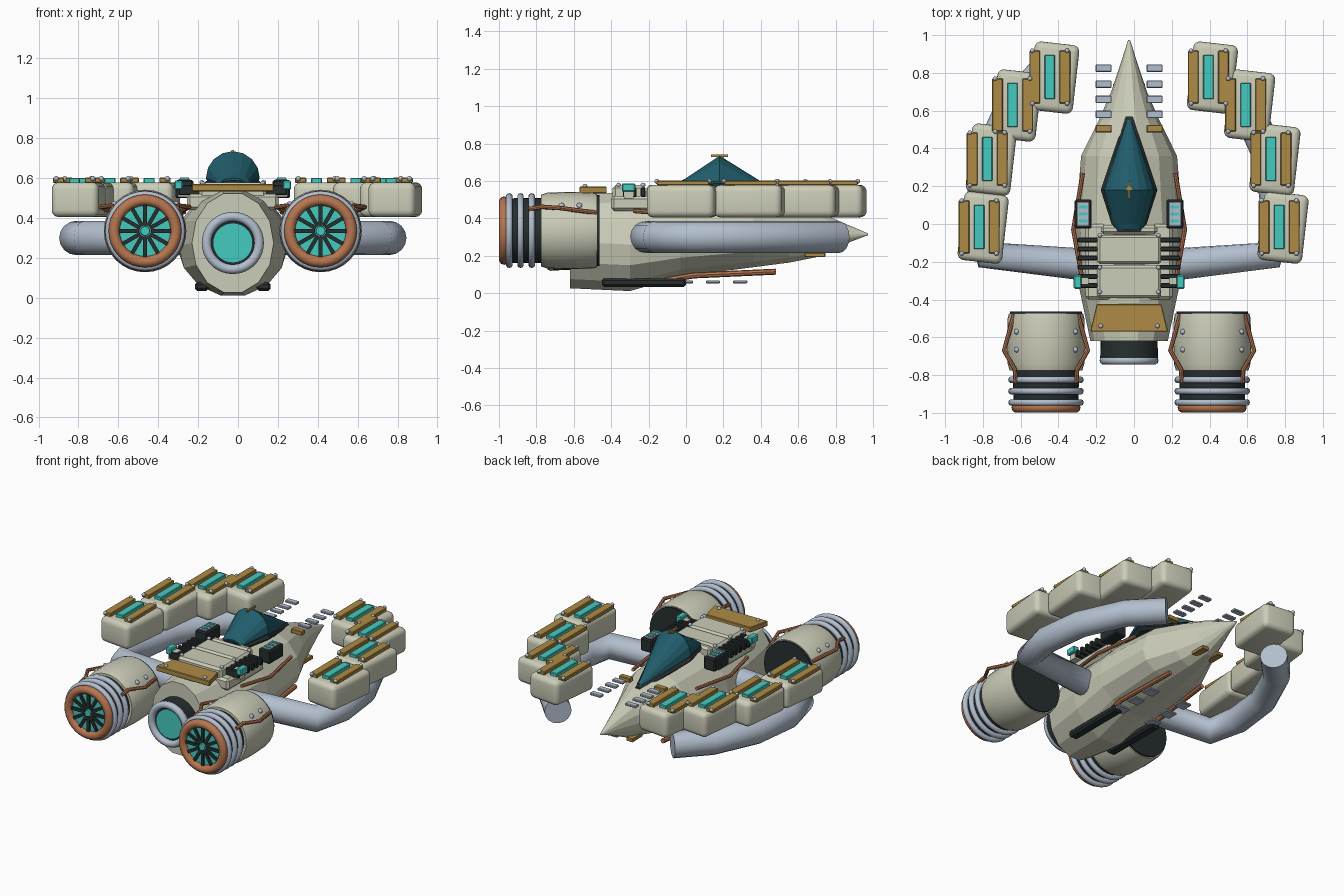
import bpy, bmesh, math
from mathutils import Matrix, Vector

cube = bpy.data.objects.get("Cube")
if cube:
    bpy.data.objects.remove(cube)

CX = -0.026          # centre line of the craft
SIDES = (-1, 1)


def material(name, *rgb):
    m = bpy.data.materials.new(name)
    m.use_nodes = True
    m.diffuse_color = (*rgb, 1)
    m.node_tree.nodes["Principled BSDF"].inputs["Base Color"].default_value = (*rgb, 1)
    return m


CREAM = material("cream hull", .60, .61, .48)
STEEL = material("blue grey steel", .45, .52, .62)
COPPER = material("copper", .47, .18, .08)
GOLD = material("gold panel", .42, .26, .06)
TEAL = material("bright teal", .06, .60, .53)
GLASS = material("dark teal glass", .015, .11, .15)
DARK = material("charcoal", .02, .028, .028)


def finish(bm, name, mat, smooth=0):
    bmesh.ops.recalc_face_normals(bm, faces=bm.faces)
    me = bpy.data.meshes.new(name)
    bm.to_mesh(me)
    bm.free()
    me.materials.append(mat)
    if smooth:
        me.shade_smooth()
        me.set_sharp_from_angle(angle=math.radians(smooth))
    ob = bpy.data.objects.new(name, me)
    bpy.context.collection.objects.link(ob)
    return ob


def box(name, loc, size, mat, bevel=0, turn=0, segments=1):
    """Box centred at loc (x measured from the centre line)."""
    bm = bmesh.new()
    bmesh.ops.create_cube(bm, size=1)
    bmesh.ops.scale(bm, vec=size, verts=bm.verts)
    if bevel:
        bmesh.ops.bevel(bm, geom=bm.edges[:], offset=bevel, segments=segments,
                        profile=.5, affect='EDGES')
    bm.transform(Matrix.Translation((loc[0] + CX, loc[1], loc[2])) @ Matrix.Rotation(turn, 4, 'Z'))
    return finish(bm, name, mat, 50 if segments > 1 else 0)


def loft(name, stations, mat, sides, x=0, smooth=0):
    """Skin elliptical rings given as (y, half width, bottom z, middle z, top z)."""
    bm = bmesh.new()
    rings = []
    for y, w, low, mid, top in stations:
        ring = []
        for i in range(sides):
            a = math.tau * i / sides
            s = math.sin(a)
            ring.append(bm.verts.new((x + CX + w * math.cos(a), y,
                                      mid + s * (top - mid if s > 0 else mid - low))))
        rings.append(ring)
    for r, q in zip(rings, rings[1:]):
        for i in range(sides):
            j = (i + 1) % sides
            bm.faces.new((r[i], r[j], q[j], q[i]))
    bm.faces.new(rings[0])
    bm.faces.new(rings[-1])
    return finish(bm, name, mat, smooth)


def lathe(name, profile, x, z, mat):
    """Round body about a fore-and-aft axis, profile as (y, radius)."""
    return loft(name, [(y, r, z - r, z, z + r) for y, r in profile], mat, 32, x, 35)


def ring(name, x, y, z, major, minor, mat):
    bpy.ops.mesh.primitive_torus_add(location=(x + CX, y, z), rotation=(math.pi / 2, 0, 0),
                                     major_radius=major, minor_radius=minor,
                                     major_segments=36, minor_segments=10)
    ob = bpy.context.object
    ob.name = name
    ob.data.materials.append(mat)
    ob.data.shade_smooth()


def pipe(name, points, radius, mat, resolution=2):
    cu = bpy.data.curves.new(name, 'CURVE')
    cu.dimensions = '3D'
    cu.bevel_depth = radius
    cu.bevel_resolution = resolution
    cu.use_fill_caps = True
    sp = cu.splines.new('POLY')
    sp.points.add(len(points) - 1)
    for p, (x, y, z) in zip(sp.points, points):
        p.co = (x + CX, y, z, 1)
    sp.use_smooth = resolution > 2
    ob = bpy.data.objects.new(name, cu)
    cu.materials.append(mat)
    bpy.context.collection.objects.link(ob)


def rivets(name, places, radius=.013):
    bm = bmesh.new()
    for x, y, z in places:
        bmesh.ops.create_uvsphere(bm, u_segments=8, v_segments=5, radius=radius,
                                  matrix=Matrix.Translation((x + CX, y, z)))
    finish(bm, name, STEEL, 60)


# Faceted hull with a pointed nose
loft("hull", [(.973, .006, .31, .315, .32), (.87, .038, .27, .315, .365),
              (.7, .095, .19, .31, .44), (.55, .16, .16, .30, .49),
              (.36, .254, .135, .29, .53), (-.03, .285, .085, .27, .55),
              (-.3, .272, .005, .26, .55), (-.62, .205, .02, .275, .53)], CREAM, 14)

# Canopy and its dark frame
loft("canopy_frame", [(-.04, .08, .52, .56, .59), (.18, .15, .53, .57, .605),
                      (.57, .02, .45, .47, .495)], DARK, 12)
loft("canopy", [(-.03, .065, .53, .57, .60), (0, .085, .53, .58, .615),
                (.18, .135, .54, .60, .735), (.55, .012, .46, .48, .505)], GLASS, 16)
box("canopy_ridge", (0, .18, .735), (.012, .09, .012), GOLD)
box("canopy_clasp", (0, .19, .728), (.03, .02, .012), GOLD)

# Raised deck
box("lower_deck", (0, -.2, .48), (.46, .40, .08), CREAM, .015)
for y, width, depth in ((-.03, .30, .05), (-.135, .34, .155), (-.305, .34, .175)):
    box("deck_plate", (0, y, .535), (width, depth, .085), CREAM, .015)
rivets("deck_rivets", [(s * .155, y, .578) for s in SIDES for y in (-.06, -.23, -.36)]
       + [(s * .15, -.54, .572) for s in SIDES])

# Gold rear hatch, wider toward the engines
hatch = box("rear_hatch", (0, -.497, .552), (.41, .146, .036), GOLD, .004)
for v in hatch.data.vertices:
    if v.co.y > -.49:
        v.co.x = CX + (v.co.x - CX) * .84

# Rear thruster
lathe("thruster_housing", [(-.58, .15), (-.71, .153), (-.71, .10)], 0, .275, DARK)
lathe("thruster_glow", [(-.70, .1), (-.722, .1)], 0, .275, TEAL)
ring("thruster_rim", 0, -.722, .275, .132, .024, STEEL)

PODS = ((.42, .778), (.617, .63), (.751, .344), (.794, -.016))
for s in SIDES:
    # Vents, consoles and lamps along the deck
    for i in range(6):
        box("deck_vent", (s * .215, -.085 - .048 * i, .54), (.115, .026, .05), DARK, .005)
    box("console", (s * .243, .053, .545), (.09, .155, .09), DARK, .008)
    box("console_screen", (s * .243, .053, .592), (.058, .12, .008), STEEL)
    for y in (.015, .053, .09):
        box("console_light", (s * .243, y, .598), (.045, .016, .008), TEAL)
    box("side_lamp", (s * .272, -.307, .565), (.042, .072, .045), TEAL, .006)
    box("lamp_bracket", (s * .245, -.307, .535), (.06, .05, .06), CREAM)

    # Nose fins and belly plates
    for y in (.825, .74, .66, .58):
        box("nose_fin", (s * .135, y, .5), (.085, .04, .016), STEEL, .004)
    box("nose_gold_plate", (s * .135, .505, .49), (.085, .04, .03), GOLD, .004)
    box("belly_gold_plate", (s * .06, .69, .205), (.05, .11, .025), GOLD, .004)
    for y in (.0, .145, .29):
        box("belly_plate", (s * .13, y, .06), (.085, .075, .016), STEEL, .004)
    box("skid", (s * .155, -.225, .057), (.07, .45, .045), DARK, .012)

    # Copper conduits on the hull
    pipe("flank_conduit", [(s * .245, .27, .43), (s * .295, -.03, .42), (s * .25, -.28, .44)],
         .012, COPPER)
    pipe("belly_conduit", [(s * .15, -.11, .07), (s * .165, .04, .095), (s * .13, .48, .115)],
         .016, COPPER)

    # Curved support arm under the pods
    pipe("support_arm", [(s * .2, -.218, .3), (s * .74, -.165, .3), (s * .785, .05, .3),
                         (s * .75, .34, .3), (s * .617, .63, .3), (s * .44, .815, .3)],
         .086, STEEL, 6)

    # Weapon pods with gold and teal plates
    for off, y in PODS:
        x = s * off
        box("pod", (x + .021, y - .003, .492), (.238, .365, .174), CREAM, .035,
            -math.radians(6.5), 4)
        for k in SIDES:
            box("pod_gold_plate", (x + k * .08, y, .589), (.057, .28, .026), GOLD, .004)
        box("pod_light", (x, y, .588), (.055, .235, .026), TEAL, .004)
        rivets("pod_rivets", [(x + i * .092, y + j * .14, .598) for i in SIDES for j in SIDES])

    # Main engines
    ex, ez = s * .44, .335
    lathe("engine_body", [(-.475, .17), (-.475, .197), (-.50, .203), (-.62, .207),
                          (-.74, .203), (-.775, .192), (-.775, .16)], ex, ez, CREAM)
    lathe("engine_mouth", [(-.50, .19), (-.463, .19)], ex, ez, DARK)
    lathe("engine_core", [(-.76, .175), (-.965, .172)], ex, ez, DARK)
    for y in (-.825, -.885, -.945):
        ring("engine_ring", ex, y, ez, .182, .018, STEEL)
    ring("nozzle_rim", ex, -.972, ez, .155, .028, COPPER)
    lathe("nozzle_glow", [(-.95, .135), (-.972, .135)], ex, ez, TEAL)
    lathe("nozzle_hub", [(-.96, .026), (-.988, .022)], ex, ez, TEAL)

    # Spokes of the nozzle grille
    bm = bmesh.new()
    for i in range(12):
        spoke = Matrix.Translation((ex + CX, -.975, ez)) @ Matrix.Rotation(math.tau * i / 12, 4, 'Y')
        spoke = spoke @ Matrix.Translation((0, 0, .081)) @ Matrix.Diagonal((.02, .016, .105, 1))
        bmesh.ops.create_cube(bm, size=1, matrix=spoke)
    finish(bm, "nozzle_spokes", DARK)

    # Engine conduits and bolts
    for k in SIDES:
        pipe("engine_conduit", [(ex + k * .17, -.48, .43), (ex + k * .222, -.67, .455),
                                (ex + k * .165, -.77, .462), (ex + k * .16, -.84, .45)],
             .012, COPPER)
    rivets("engine_bolts", [(ex + k * .155, y, .468) for k in SIDES for y in (-.57, -.665)], .016)
